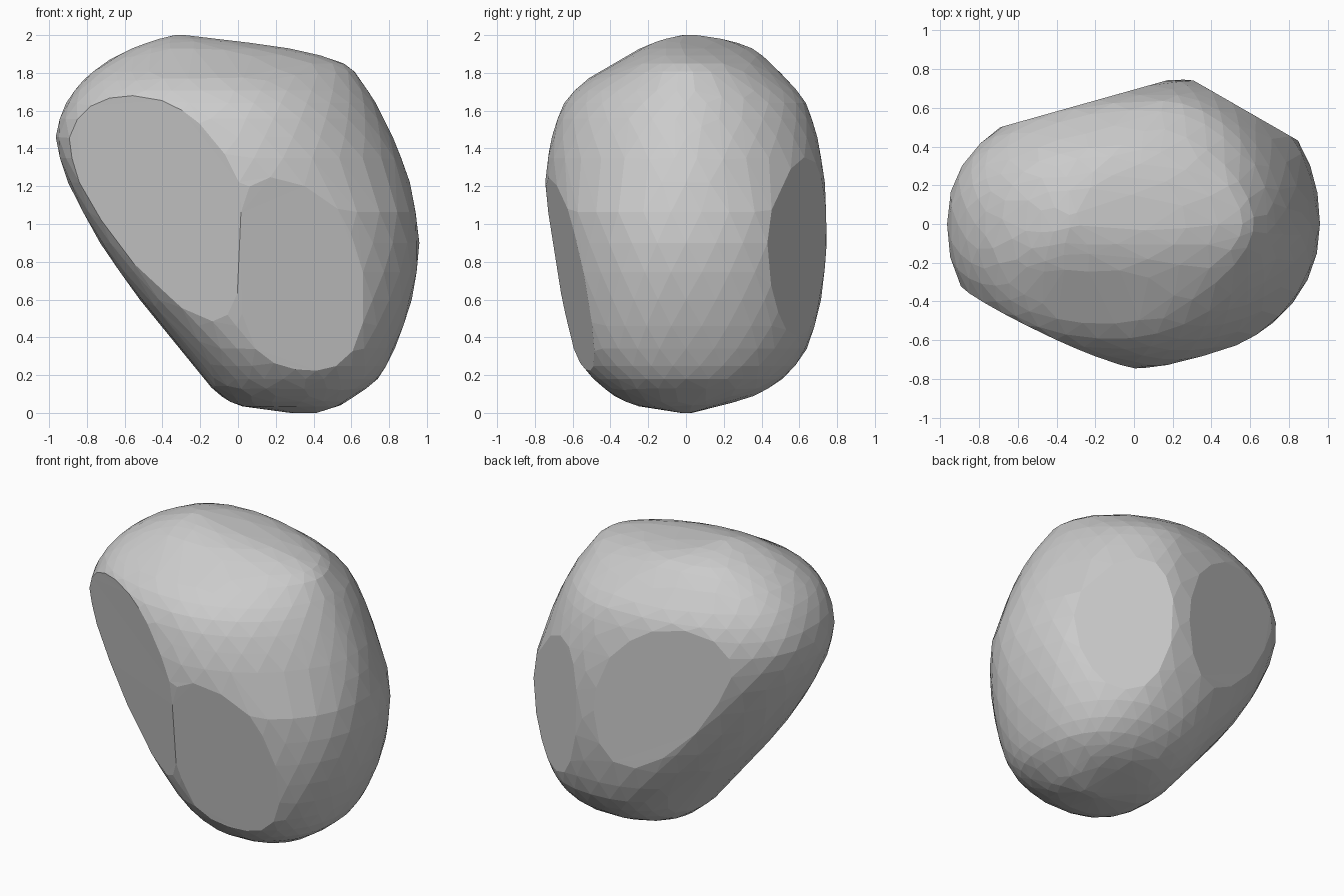
import bpy, bmesh, math
from mathutils import Vector

if "Cube" in bpy.data.objects:
    bpy.data.objects.remove(bpy.data.objects["Cube"])

# Horizontal sections: z, left x, right x, front y, back y, x of front ridge, x of back ridge
SECTIONS = [
    (0.00, 0.28, 0.42, -0.03, 0.03, 0.35, 0.35),
    (0.035, 0.02, 0.53, -0.25, 0.17, 0.27, 0.27),
    (0.09, -0.09, 0.62, -0.38, 0.36, 0.25, 0.27),
    (0.18, -0.18, 0.74, -0.49, 0.51, 0.24, 0.27),
    (0.34, -0.30, 0.83, -0.605, 0.64, 0.22, 0.27),
    (0.60, -0.52, 0.92, -0.665, 0.715, 0.16, 0.27),
    (0.90, -0.73, 0.96, -0.71, 0.745, 0.08, 0.26),
    (1.22, -0.90, 0.91, -0.745, 0.735, 0.03, 0.24),
    (1.46, -0.965, 0.82, -0.71, 0.695, 0.0, 0.20),
    (1.64, -0.91, 0.73, -0.645, 0.635, -0.05, 0.15),
    (1.76, -0.82, 0.65, -0.53, 0.54, -0.12, 0.06),
    (1.85, -0.71, 0.56, -0.38, 0.45, -0.18, -0.05),
    (1.93, -0.56, 0.27, -0.24, 0.35, -0.25, -0.15),
    (1.98, -0.42, -0.12, -0.11, 0.19, -0.28, -0.25),
    (2.00, -0.34, -0.28, -0.02, 0.06, -0.31, -0.31),
]
SIDES = 32

# Large flat sides: outward direction and a point on the plane
FLATS = [
    ((0.50, 0.87, 0.00), (0.50, 0.63, 1.0)),      # back right
    ((-0.27, 0.96, 0.00), (0.20, 0.75, 1.0)),     # back left
    ((-0.45, -0.89, -0.12), (0.00, -0.74, 1.2)),  # front left
    ((0.20, -0.965, -0.16), (0.05, -0.745, 1.2)),  # front right
]


def section_point(sec, a):
    """Point on a section made of four super-ellipse quarters."""
    z, x0, x1, y0, y1, cf, cb = sec
    c, s = math.cos(a), math.sin(a)
    ridge, depth = (cb, y1) if s > 0 else (cf, -y0)
    width = x1 - ridge if c > 0 else ridge - x0
    if c < 0:
        p = 2.3
    elif z > 1.1:
        p = 1.85
    else:
        p = 2.1 + 0.2 * max(0.0, 1 - z)
    f = lambda v: math.copysign(abs(v) ** (2 / p), v)
    return Vector((ridge + width * f(c), depth * f(s), z))


def halfway(i):
    """Smooth section between section i and the next."""
    if i == 0 or i + 2 >= len(SECTIONS):
        return SECTIONS[i]
    return [(9 * (b + c) - a - d) / 16 for a, b, c, d in zip(*SECTIONS[i - 1:i + 3])]


def wrap(bm):
    """Replace the mesh by its convex skin."""
    bmesh.ops.delete(bm, geom=bm.edges[:], context='EDGES_FACES')
    bmesh.ops.convex_hull(bm, input=bm.verts[:])
    bmesh.ops.delete(bm, geom=[v for v in bm.verts if not v.link_faces], context='VERTS')
    bmesh.ops.recalc_face_normals(bm, faces=bm.faces[:])


# Boulder: convex skin around the stacked sections
points = []
rings = [s for i in range(len(SECTIONS)) for s in (SECTIONS[i], halfway(i))]
for i, sec in enumerate(rings):
    points += [section_point(sec, 2 * math.pi * (k + 0.5 * (i % 2)) / SIDES) for k in range(SIDES)]
bm = bmesh.new()
for p in points:
    bm.verts.new(p)
bmesh.ops.convex_hull(bm, input=bm.verts[:])
bmesh.ops.delete(bm, geom=[v for v in bm.verts if not v.link_faces], context='VERTS')

# Slice off the flat sides
for n, co in FLATS:
    bmesh.ops.bisect_plane(bm, geom=bm.verts[:] + bm.edges[:] + bm.faces[:],
                           plane_co=co, plane_no=Vector(n).normalized(), clear_outer=True)
    corners = [v.co.copy() for v in bm.verts]
    bm.clear()
    for p in corners:
        bm.verts.new(p)
    bmesh.ops.remove_doubles(bm, verts=bm.verts[:], dist=0.004)
    wrap(bm)

mesh = bpy.data.meshes.new("boulder")
bm.to_mesh(mesh)
bm.free()
boulder = bpy.data.objects.new("boulder", mesh)
bpy.context.collection.objects.link(boulder)

# Irregular flat facets
dec = boulder.modifiers.new("facets", 'DECIMATE')
dec.ratio = 0.55
